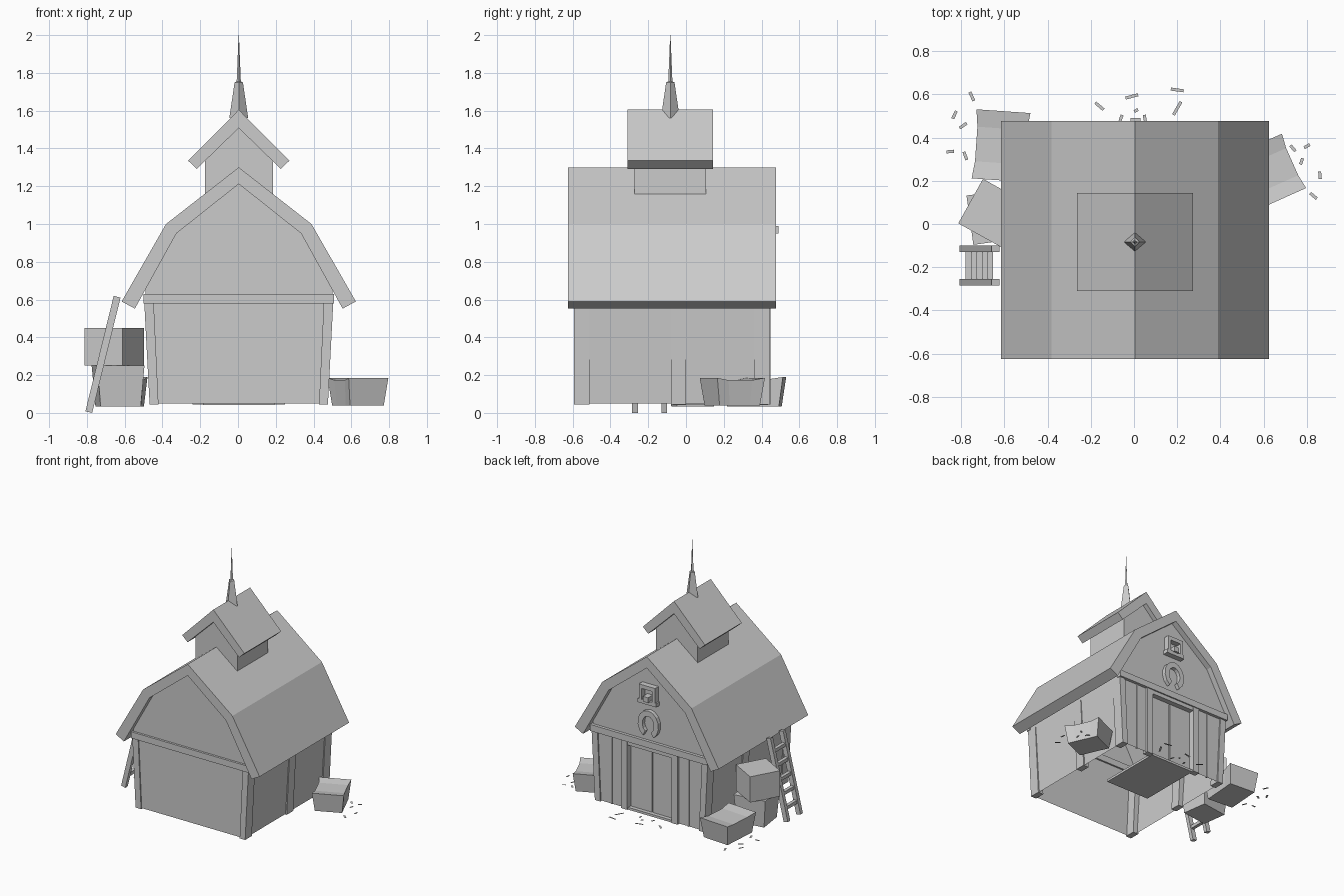
import bpy, bmesh, math
from mathutils import Matrix, Vector

if "Cube" in bpy.data.objects:
    bpy.data.objects.remove(bpy.data.objects["Cube"])


def finish(name, bm):
    bmesh.ops.recalc_face_normals(bm, faces=bm.faces)
    me = bpy.data.meshes.new(name)
    bm.to_mesh(me)
    bm.free()
    ob = bpy.data.objects.new(name, me)
    bpy.context.collection.objects.link(ob)
    return ob


def prism(name, pts, y0, y1):
    """Extrude an x-z outline along y."""
    bm = bmesh.new()
    f = bm.faces.new([bm.verts.new((x, y0, z)) for x, z in pts])
    r = bmesh.ops.extrude_face_region(bm, geom=[f])
    vs = [v for v in r["geom"] if isinstance(v, bmesh.types.BMVert)]
    bmesh.ops.translate(bm, verts=vs, vec=(0, y1 - y0, 0))
    return finish(name, bm)


def box(name, x0, x1, y0, y1, z0, z1):
    return prism(name, [(x0, z0), (x1, z0), (x1, z1), (x0, z1)], y0, y1)


def mirror_pts(half):
    """Mirror a right-side outline (starting on the axis) to the left."""
    return half + [(-x, z) for x, z in reversed(half) if abs(x) > 1e-6]


def band(outer, inner):
    """Closed roof outline from right-side outer and inner lines."""
    left = lambda p: [(-x, z) for x, z in p if x > 0]
    return list(reversed(left(outer))) + outer + list(reversed(inner)) + left(inner)


# barn body with recessed doorway, open underneath
body = prism("barn_body", mirror_pts([(0, 1.23), (0.34, 0.96), (0.495, 0.66), (0.495, 0.58), (0.462, 0.05)]), -0.583, 0.432)
cutter = box("doorway_cutter", -0.19, 0.19, 0.39, 0.6, -0.1, 0.55)
mod = body.modifiers.new("doorway", "BOOLEAN")
mod.operation = "DIFFERENCE"
mod.solver = "EXACT"
mod.object = cutter
bpy.context.view_layer.objects.active = body
bpy.ops.object.modifier_apply(modifier=mod.name)
bpy.data.objects.remove(cutter)
bm = bmesh.new()
bm.from_mesh(body.data)
under = [f for f in bm.faces if f.normal.z < -0.9 and f.calc_center_median().z < 0.1]
bmesh.ops.delete(bm, geom=under, context="FACES")
bm.to_mesh(body.data)
bm.free()
box("doorway_floor", -0.19, 0.19, -0.07, 0.435, 0.042, 0.06)

# double doors
box("left_door", -0.188, -0.004, 0.385, 0.405, 0.06, 0.55)
box("right_door", 0.004, 0.188, 0.385, 0.405, 0.06, 0.55)

# gambrel roof
prism("main_roof", band([(0, 1.30), (0.385, 1.0), (0.62, 0.59)],
                        [(0, 1.212), (0.33, 0.95), (0.55, 0.552)]), -0.625, 0.477)

# posts and beams
for s, side in ((1, "right"), (-1, "left")):
    for y0, y1, tag in ((-0.592, -0.51, "front"), (-0.08, 0.0, "middle"), (0.36, 0.442, "back")):
        prism(f"{side}_{tag}_post", [(s * x, z) for x, z in
              [(0.425, 0.045), (0.472, 0.045), (0.5, 0.58), (0.45, 0.58)]], y0, y1)
    box(f"{side}_door_post", s * 0.19, s * 0.245, 0.40, 0.447, 0.045, 0.58)
    box(f"{side}_wall_plank", s * 0.325, s * 0.335, 0.42, 0.438, 0.05, 0.58)
box("front_beam", -0.505, 0.505, -0.6, -0.57, 0.58, 0.63)
box("back_beam", -0.505, 0.505, 0.42, 0.455, 0.58, 0.63)
box("door_lintel", -0.24, 0.24, 0.39, 0.445, 0.55, 0.585)

# gable window
for n, a in (("left", (-0.07, -0.045, 0.925, 1.07)), ("right", (0.045, 0.07, 0.925, 1.07)),
             ("top", (-0.07, 0.07, 1.04, 1.07)), ("bottom", (-0.08, 0.08, 0.925, 0.955))):
    box(f"window_frame_{n}", a[0], a[1], 0.42, 0.475, a[2], a[3])
box("window_latch", -0.02, 0.025, 0.42, 0.49, 0.95, 0.99)

# horseshoe, open at the bottom
arc = [math.radians(-60 + i * 300 / 12) for i in range(13)]
ring = [(0.09 * math.cos(a), 0.765 + 0.108 * math.sin(a)) for a in arc]
ring += [(0.05 * math.cos(a), 0.765 + 0.065 * math.sin(a)) for a in reversed(arc)]
prism("horseshoe", ring, 0.43, 0.462)

# cupola
prism("cupola_body", mirror_pts([(0, 1.53), (0.18, 1.36), (0.18, 1.1)]), -0.272, 0.107)
prism("cupola_roof", band([(0, 1.605), (0.268, 1.335)], [(0, 1.508), (0.222, 1.292)]), -0.31, 0.143)

# spire
bm = bmesh.new()
rings = []
for r, z in ((0.05, 1.56), (0.022, 1.75), (0.011, 1.755), (0.001, 2.0)):
    rings.append([bm.verts.new((r * math.cos(k * math.pi / 2), -0.083 + r * math.sin(k * math.pi / 2), z)) for k in range(4)])
for a, b in zip(rings, rings[1:]):
    for k in range(4):
        bm.faces.new((a[k], a[(k + 1) % 4], b[(k + 1) % 4], b[k]))
bm.faces.new(rings[0])
bm.faces.new(rings[-1])
finish("spire", bm)

# the barn sits slightly right of the axis
for ob in bpy.data.objects:
    ob.location.x = 0.004

# ladder leaning on the left eave
foot, top = Vector((-0.79, 0.0)), Vector((-0.64, 0.615))
for y, tag in ((-0.27, "front"), (-0.115, "back")):
    prism(f"ladder_{tag}_rail", [(foot.x - 0.018, 0.008), (foot.x + 0.018, 0), (top.x + 0.018, 0.61), (top.x - 0.018, 0.62)], y - 0.015, y + 0.015)
for i in range(5):
    p = foot.lerp(top, 0.16 + 0.17 * i)
    box(f"ladder_rung_{i}", p.x - 0.013, p.x + 0.013, -0.26, -0.125, p.y - 0.013, p.y + 0.013)


def bale(name, x, y, sx, sy, z0, z1, angle, taper, sag):
    """Hay bale, narrower at its base, with an uneven top."""
    bm = bmesh.new()
    bmesh.ops.create_cube(bm, size=1)
    along = [e for e in bm.edges if abs((e.verts[0].co - e.verts[1].co).y) > 0.5]
    bmesh.ops.subdivide_edges(bm, edges=along, cuts=3, use_grid_fill=True)
    for v in bm.verts:
        mid = abs(v.co.y) < 0.4
        if v.co.z < 0:
            v.co.x *= taper
            v.co.y *= taper
        elif mid:
            v.co.z -= sag
            v.co.x *= 1 - sag
    bmesh.ops.transform(bm, verts=bm.verts, matrix=Matrix.Translation((x, y, (z0 + z1) / 2))
                        @ Matrix.Rotation(math.radians(angle), 4, "Z")
                        @ Matrix.Diagonal((sx, sy, z1 - z0, 1)))
    finish(name, bm)


# hay bales
bale("right_bale", 0.635, 0.245, 0.23, 0.275, 0.04, 0.185, 24, 0.85, 0.08)
bale("left_lower_bale", -0.635, 0.035, 0.25, 0.23, 0.035, 0.25, 8, 0.86, 0.0)
bale("left_upper_bale", -0.655, 0.05, 0.23, 0.235, 0.25, 0.45, -29, 1.0, 0.0)
bale("left_back_bale", -0.615, 0.362, 0.25, 0.32, 0.035, 0.19, -4, 0.86, 0.08)

# loose straw, flat blades: x, y, length, angle
straw = [(-0.75, 0.59, 0.045, 115), (-0.83, 0.505, 0.04, 65), (-0.79, 0.455, 0.04, 35), (-0.85, 0.335, 0.035, 5),
         (-0.78, 0.315, 0.04, 110), (-0.16, 0.545, 0.05, 140), (-0.01, 0.59, 0.06, 15), (0.2, 0.535, 0.07, 60),
         (0.2, 0.62, 0.06, -8), (0.01, 0.525, 0.02, 30), (-0.06, 0.49, 0.03, 70), (0.05, 0.49, 0.03, 100),
         (0.735, 0.35, 0.035, 130), (0.8, 0.36, 0.03, 30), (0.775, 0.29, 0.03, 70), (0.86, 0.225, 0.035, 95),
         (0.83, 0.13, 0.04, -40)]
for i, (x, y, length, ang) in enumerate(straw):
    bm = bmesh.new()
    bm.faces.new([bm.verts.new((a * length / 2, b * 0.007, 0)) for a, b in ((-1, -1), (1, -1), (1, 1), (-1, 1))])
    o = finish(f"straw_{i}", bm)
    o.location = (x, y, 0.045)
    o.rotation_euler.z = math.radians(ang)
